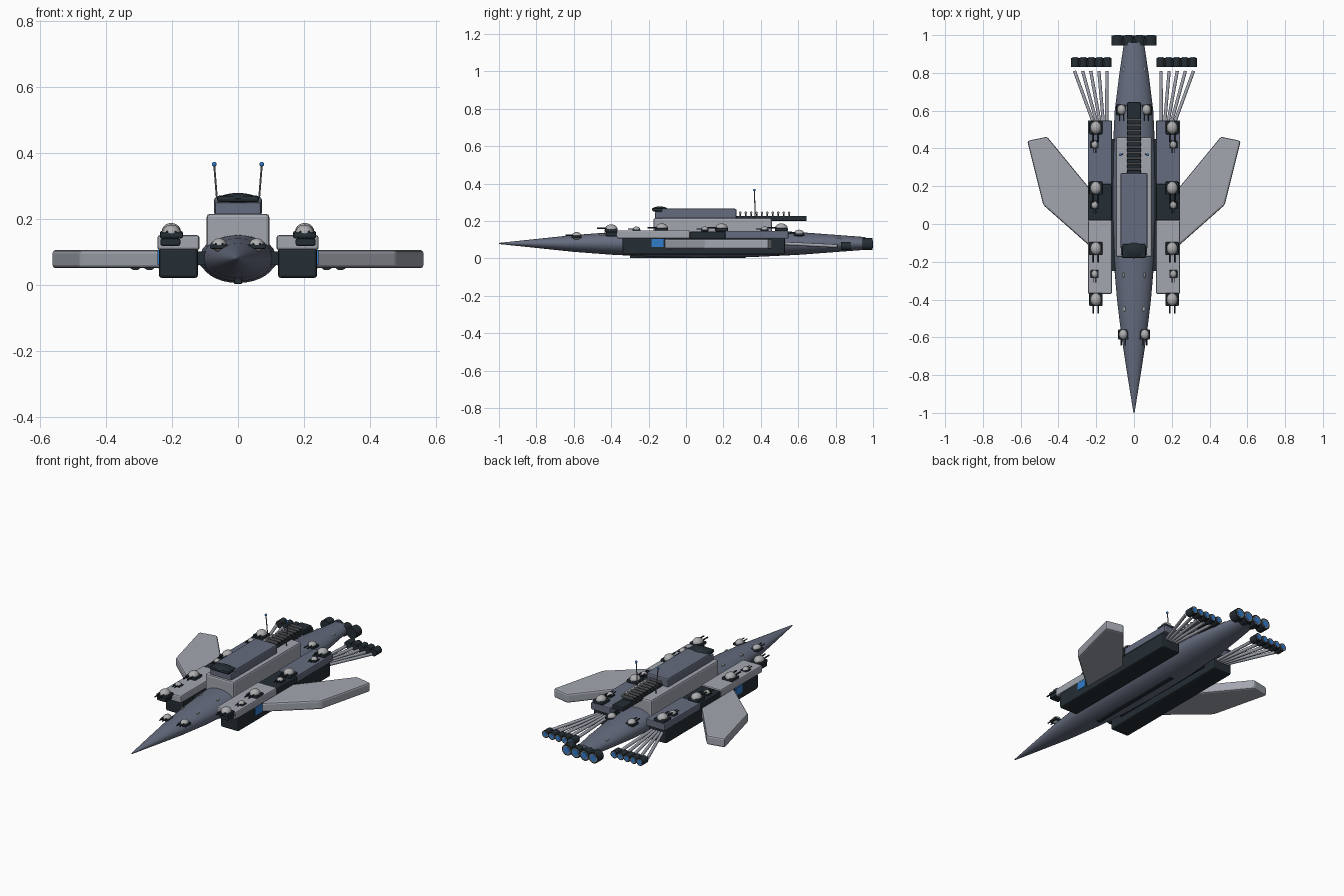
import bpy, bmesh, math
from mathutils import Vector

cube = bpy.data.objects.get("Cube")
if cube:
    bpy.data.objects.remove(cube, do_unlink=True)


def material(name, r, g, b):
    m = bpy.data.materials.new(name)
    m.use_nodes = True
    m.diffuse_color = (r, g, b, 1)
    m.node_tree.nodes["Principled BSDF"].inputs["Base Color"].default_value = (r, g, b, 1)
    return m


SLATE = material("slate hull", 0.13, 0.15, 0.21)
LIGHT = material("light grey plating", 0.36, 0.38, 0.43)
DARK = material("dark armour", 0.018, 0.027, 0.034)
DOME = material("pale dome", 0.42, 0.42, 0.43)
STEEL = material("steel", 0.22, 0.23, 0.25)
BLUE = material("blue glow", 0.03, 0.2, 0.6)


def finish(name, bm, mat, bevel=0, smooth=False):
    bmesh.ops.recalc_face_normals(bm, faces=bm.faces[:])
    me = bpy.data.meshes.new(name)
    bm.to_mesh(me)
    bm.free()
    ob = bpy.data.objects.new(name, me)
    bpy.context.collection.objects.link(ob)
    me.materials.append(mat)
    if bevel:
        mod = ob.modifiers.new("soft edges", "BEVEL")
        mod.width, mod.segments = bevel, 2
    if smooth:
        bpy.ops.object.select_all(action="DESELECT")
        ob.select_set(True)
        bpy.context.view_layer.objects.active = ob
        bpy.ops.object.shade_smooth_by_angle(angle=math.radians(40))
    return ob


def box(name, lo, hi, mat, bevel=0.005):
    """Box between two corners."""
    bm = bmesh.new()
    bmesh.ops.create_cube(bm, size=1)
    for v in bm.verts:
        v.co = Vector([(a + b) / 2 + c * (b - a) for a, b, c in zip(lo, hi, v.co)])
    return finish(name, bm, mat, bevel)


def mirrored_box(name, x0, x1, y0, y1, z0, z1, mat, bevel=0.005):
    for side, s in (("left", 1), ("right", -1)):
        a, b = sorted((s * x0, s * x1))
        box(f"{side}_{name}", (a, y0, z0), (b, y1, z1), mat, bevel)


def rod(name, a, b, r, mat, r2=None, sides=12):
    """Cylinder or cone from point a to point b."""
    a, b = Vector(a), Vector(b)
    bm = bmesh.new()
    bmesh.ops.create_cone(bm, cap_ends=True, segments=sides, radius1=r,
                          radius2=r if r2 is None else r2, depth=(b - a).length)
    turn = (b - a).to_track_quat("Z", "Y")
    for v in bm.verts:
        v.co = turn @ v.co + (a + b) / 2
    return finish(name, bm, mat, smooth=True)


def ball(name, centre, radii, mat):
    bm = bmesh.new()
    bmesh.ops.create_uvsphere(bm, u_segments=16, v_segments=10, radius=1)
    for v in bm.verts:
        v.co = Vector([c + r * p for c, r, p in zip(centre, radii, v.co)])
    return finish(name, bm, mat, smooth=True)


def turret(name, x, y, z, k):
    """Square mount, dome and twin forward barrels, scaled by k."""
    w = 0.035 * k
    box(name + "_mount", (x - w, y - w, z), (x + w, y + w, z + 0.018 * k), DARK, 0.006 * k)
    ball(name + "_dome", (x, y, z + 0.016 * k), (0.029 * k, 0.034 * k, 0.026 * k), DOME)
    for s in (-1, 1):
        bx, bz = x + s * 0.013 * k, z + 0.02 * k
        rod(name + "_barrel", (bx, y, bz), (bx, y - 0.075 * k, bz), 0.004 * k, DARK, sides=8)


def engine(name, x, y0, y1, z, r):
    """Dark bell with pale rim and a glowing core at the rear."""
    rod(name + "_bell", (x, y0, z), (x, y1, z), r, DARK, sides=20)
    rod(name + "_rim", (x, y1 - 0.002, z), (x, y1 + 0.001, z), r * 0.78, STEEL, sides=20)
    rod(name + "_glow", (x, y1 - 0.002, z), (x, y1 + 0.003, z), r * 0.6, BLUE, sides=20)


# Spindle hull: y, half width, half height
stations = [(-1, 0.003, 0.003), (-0.8, 0.035, 0.024), (-0.6, 0.066, 0.045),
            (-0.4, 0.09, 0.06), (-0.2, 0.107, 0.07), (0.05, 0.116, 0.075),
            (0.35, 0.114, 0.073), (0.6, 0.102, 0.061), (0.8, 0.077, 0.046),
            (0.96, 0.053, 0.034)]
bm = bmesh.new()
N = 32
rings = [[bm.verts.new((w * math.cos(math.tau * i / N), y, 0.08 + h * math.sin(math.tau * i / N)))
          for i in range(N)] for y, w, h in stations]
for p, q in zip(rings, rings[1:]):
    for i in range(N):
        j = (i + 1) % N
        bm.faces.new((p[i], p[j], q[j], q[i]))
bm.faces.new(rings[0])
bm.faces.new(rings[-1])
finish("hull", bm, SLATE, smooth=True)
box("keel_strip", (-0.012, -0.3, 0.002), (0.012, 0.32, 0.02), DARK, 0.003)

# Central superstructure
box("lower_deckhouse", (-0.095, -0.175, 0.1), (0.095, 0.46, 0.215), LIGHT, 0.01)
box("upper_deckhouse", (-0.072, -0.13, 0.21), (0.072, 0.27, 0.266), SLATE, 0.008)
box("bridge_base", (-0.07, -0.165, 0.21), (0.07, -0.1, 0.25), SLATE, 0.006)
ball("bridge_canopy", (0, -0.14, 0.262), (0.056, 0.042, 0.016), DARK)
box("bridge_visor", (-0.064, -0.18, 0.25), (0.064, -0.105, 0.27), DARK, 0.008)

# Ribbed aft spine
box("spine_rail", (-0.036, 0.26, 0.2), (0.036, 0.645, 0.227), DARK)
for i in range(10):
    y = 0.29 + 0.029 * i
    rod("spine_rib", (-0.038, y, 0.244), (0.038, y, 0.244), 0.007, STEEL, sides=8)
    box("spine_rib_foot", (-0.03, y - 0.004, 0.222), (0.03, y + 0.004, 0.242), DARK, 0)

# Side pods and wings
mirrored_box("pod_hull", 0.121, 0.24, -0.34, 0.53, 0.02, 0.112, DARK, 0.01)
mirrored_box("pod_fore_deck", 0.117, 0.244, -0.37, 0.02, 0.106, 0.15, LIGHT, 0.007)
mirrored_box("pod_mid_deck", 0.117, 0.244, 0.02, 0.21, 0.106, 0.143, DARK)
mirrored_box("pod_aft_deck", 0.117, 0.244, 0.21, 0.548, 0.106, 0.147, SLATE)
mirrored_box("pod_window", 0.238, 0.244, -0.185, -0.12, 0.06, 0.105, BLUE, 0)
mirrored_box("pod_pylon", 0.08, 0.13, -0.25, 0.45, 0.06, 0.1, DARK, 0)
mirrored_box("gun_bracket", 0.175, 0.235, -0.43, -0.36, 0.118, 0.14, DARK)
outline = [(0.22, -0.13), (0.48, 0.1), (0.565, 0.44), (0.46, 0.462), (0.22, 0.17)]
for side, s in (("left", 1), ("right", -1)):
    bm = bmesh.new()
    base = bm.faces.new([bm.verts.new((s * x, y, 0.05)) for x, y in outline])
    top = bmesh.ops.extrude_face_region(bm, geom=[base])["geom"]
    bmesh.ops.translate(bm, vec=(0, 0, 0.055),
                        verts=[g for g in top if isinstance(g, bmesh.types.BMVert)])
    finish(side + "_wing", bm, LIGHT, 0.01)

    # Pod and hull guns
    for y in (-0.4, -0.13, 0.19, 0.51):
        turret(side + "_heavy_gun", s * 0.202, y, 0.14 if y < -0.3 else 0.145, 1)
    for y in (-0.265, 0.1, 0.42):
        turret(side + "_light_gun", s * 0.208, y, 0.145, 0.6)
    turret(side + "_bow_gun", s * 0.057, -0.585, 0.108, 0.78)
    turret(side + "_stern_gun", s * 0.066, 0.605, 0.12, 0.8)

    # Small hull fittings
    for x, y, z in ((0.05, -0.45, 0.126), (0.055, -0.27, 0.136), (0.055, 0.82, 0.107)):
        box(side + "_hull_fitting", (s * x - 0.005, y - 0.012, z - 0.01),
            (s * x + 0.005, y + 0.012, z + 0.004), DOME, 0.002)

    # Antenna
    rod(side + "_antenna", (s * 0.06, 0.37, 0.21), (s * 0.072, 0.366, 0.362), 0.003, STEEL, sides=8)
    ball(side + "_antenna_tip", (s * 0.072, 0.366, 0.365), (0.007, 0.007, 0.007), BLUE)

    # Fanned struts and outboard engines
    for i in range(5):
        x = 0.143 + 0.043 * i
        root = (s * (0.145 + 0.016 * i), 0.52, 0.08)
        rod(side + "_strut", root, (s * x, 0.81, 0.066), 0.009, LIGHT, sides=10)
        engine(side + "_outboard_engine", s * (0.141 + 0.0425 * i), 0.83, 0.88, 0.066, 0.022)
    mirrored = sorted((s * 0.13, s * 0.322))
    box(side + "_engine_bar", (mirrored[0], 0.838, 0.053), (mirrored[1], 0.868, 0.079), DARK, 0.003)

# Main engine row
box("main_engine_bar", (-0.1, 0.945, 0.055), (0.1, 0.98, 0.097), DARK, 0.004)
for i in range(4):
    engine("main_engine", -0.088 + 0.0587 * i, 0.945, 0.997, 0.076, 0.032)
